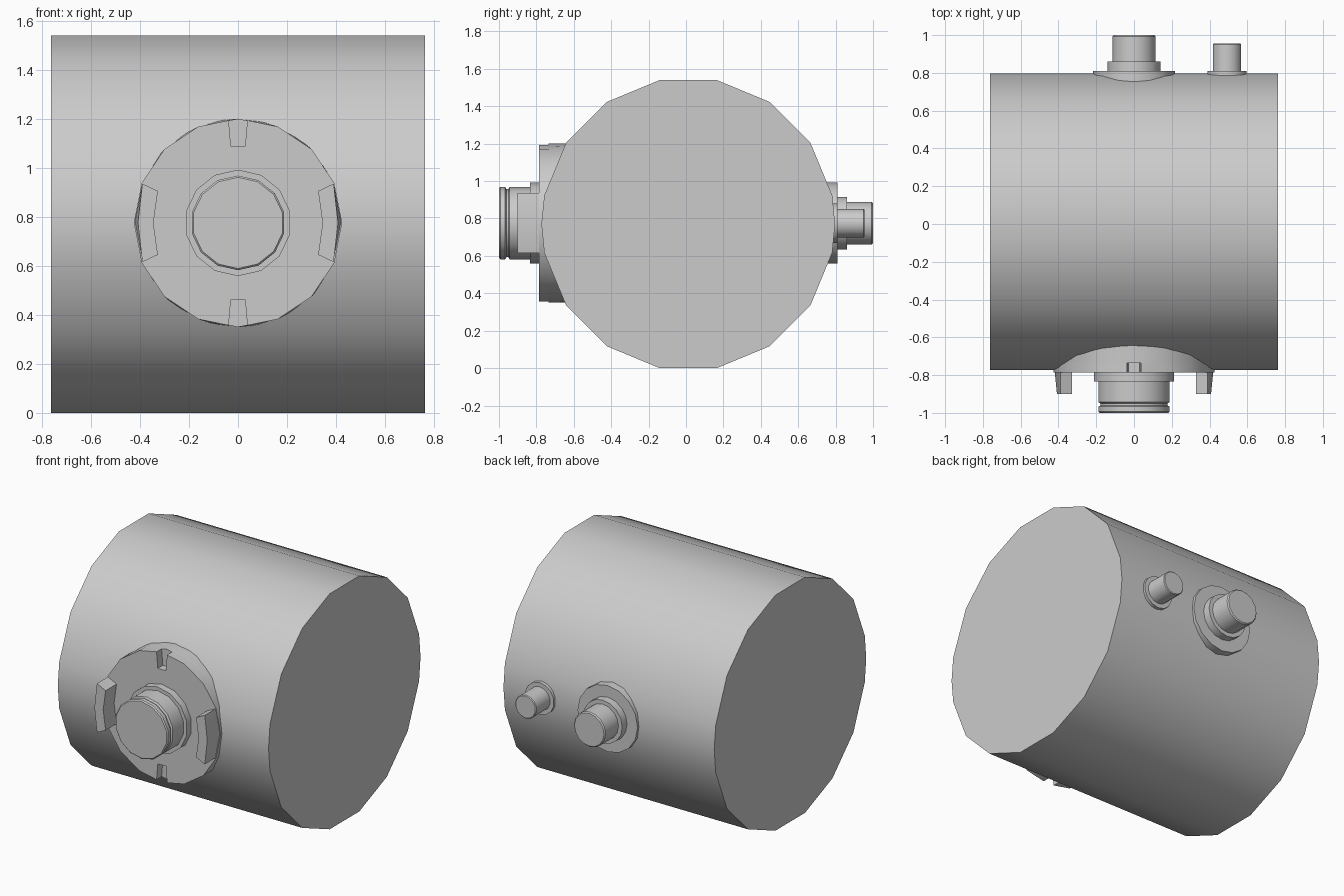
import bpy, bmesh
from math import sin, cos, pi, radians
from mathutils import Vector

cube = bpy.data.objects.get("Cube")
if cube:
    bpy.data.objects.remove(cube, do_unlink=True)

grey = bpy.data.materials.new("plain grey")
grey.use_nodes = True
colour = (0.6, 0.6, 0.6, 1)
grey.diffuse_color = colour
grey.node_tree.nodes["Principled BSDF"].inputs["Base Color"].default_value = colour

MID = 0.775  # height of every fitting's axis


def loft(name, rings, place):
    """Skin a stack of equal-length outlines: rings = [(points, depth), ...]."""
    bm = bmesh.new()
    loops = [[bm.verts.new(place(u, v, d)) for u, v in pts] for pts, d in rings]
    n = len(loops[0])
    for a, b in zip(loops, loops[1:]):
        for i in range(n):
            j = (i + 1) % n
            bm.faces.new((a[i], a[j], b[j], b[i]))
    bm.faces.new(loops[0])
    bm.faces.new(loops[-1])
    bmesh.ops.recalc_face_normals(bm, faces=bm.faces)
    mesh = bpy.data.meshes.new(name)
    bm.to_mesh(mesh)
    bm.free()
    mesh.materials.append(grey)
    obj = bpy.data.objects.new(name, mesh)
    bpy.context.collection.objects.link(obj)
    bpy.ops.object.select_all(action='DESELECT')
    obj.select_set(True)
    bpy.context.view_layer.objects.active = obj
    bpy.ops.object.shade_smooth_by_angle(angle=radians(32))
    return obj


def circle(r, n):
    return [(r * sin(2 * pi * k / n), r * cos(2 * pi * k / n)) for k in range(n)]


def turned(name, steps, n, x=0):
    """Round fitting along y from (radius, y) steps."""
    return loft(name, [(circle(r, n), y) for r, y in steps],
                lambda u, v, d: Vector((x + u, d, MID + v)))


def fitting(u, v, d):
    return Vector((u, d, MID + v))


# Drum: sixteen sides with an extra ridge at the front and back
angles = sorted([11.25 + 22.5 * k for k in range(16)] + [90, 270])
section = [(0.785 * sin(radians(a)), 0.77 + 0.785 * cos(radians(a))) for a in angles]
loft("drum", [(section, -0.762), (section, 0.762)],
     lambda u, v, d: Vector((d, 0.012 + u, v)))

# Hatch base: round at the drum, sixteen flat sides at the face
R = 0.425
chord = [(u * s, v * s) for k, (u, v) in enumerate(circle(R, 32))
         for s in [cos(pi / 16) if k % 2 else 1]]
loft("hatch_base", [(circle(R, 32), -0.6), (chord, -0.735)], fitting)

# Hatch face: top and bottom corners replaced by tapered notches
face = []
for k, (u, v) in enumerate(circle(R, 16)):
    if k % 8:
        face.append((u, v))
    else:
        s = 1 if k == 0 else -1
        face += [(-0.038 * s, 0.418 * s), (-0.029 * s, 0.312 * s),
                 (0.029 * s, 0.312 * s), (0.038 * s, 0.418 * s)]
loft("hatch_face", [(face, -0.735), (face, -0.787)], fitting)

# Grip lugs on both sides of the hatch
inner = [(0.39, 0.16), (0.327, 0.13), (0.345, 0), (0.327, -0.13), (0.39, -0.16)]
for side, name in ((1, "left_lug"), (-1, "right_lug")):
    root = [(side * u, v) for u, v in inner + [(0.422, 0)]]
    tip = [(side * u, v) for u, v in inner + [(0.408, 0)]]
    loft(name, [(root, -0.76), (tip, -0.9)], fitting)

# Front outlet with collar, groove and lip
turned("front_collar", [(0.217, -0.77), (0.217, -0.833)], 14)
turned("front_outlet", [(0.193, -0.82), (0.193, -0.943), (0.182, -0.95),
                        (0.182, -0.96), (0.193, -0.967), (0.193, -0.993),
                        (0.186, -1)], 14)

# Back pipes
turned("back_flange", [(0.217, 0.74), (0.217, 0.81)], 16)
turned("back_collar", [(0.141, 0.8), (0.141, 0.86)], 16)
turned("back_pipe", [(0.114, 0.85), (0.114, 0.993), (0.107, 1)], 16)
turned("small_flange", [(0.105, 0.74), (0.105, 0.81)], 14, 0.492)
turned("small_pipe", [(0.077, 0.8), (0.077, 0.95), (0.072, 0.955)], 14, 0.492)
